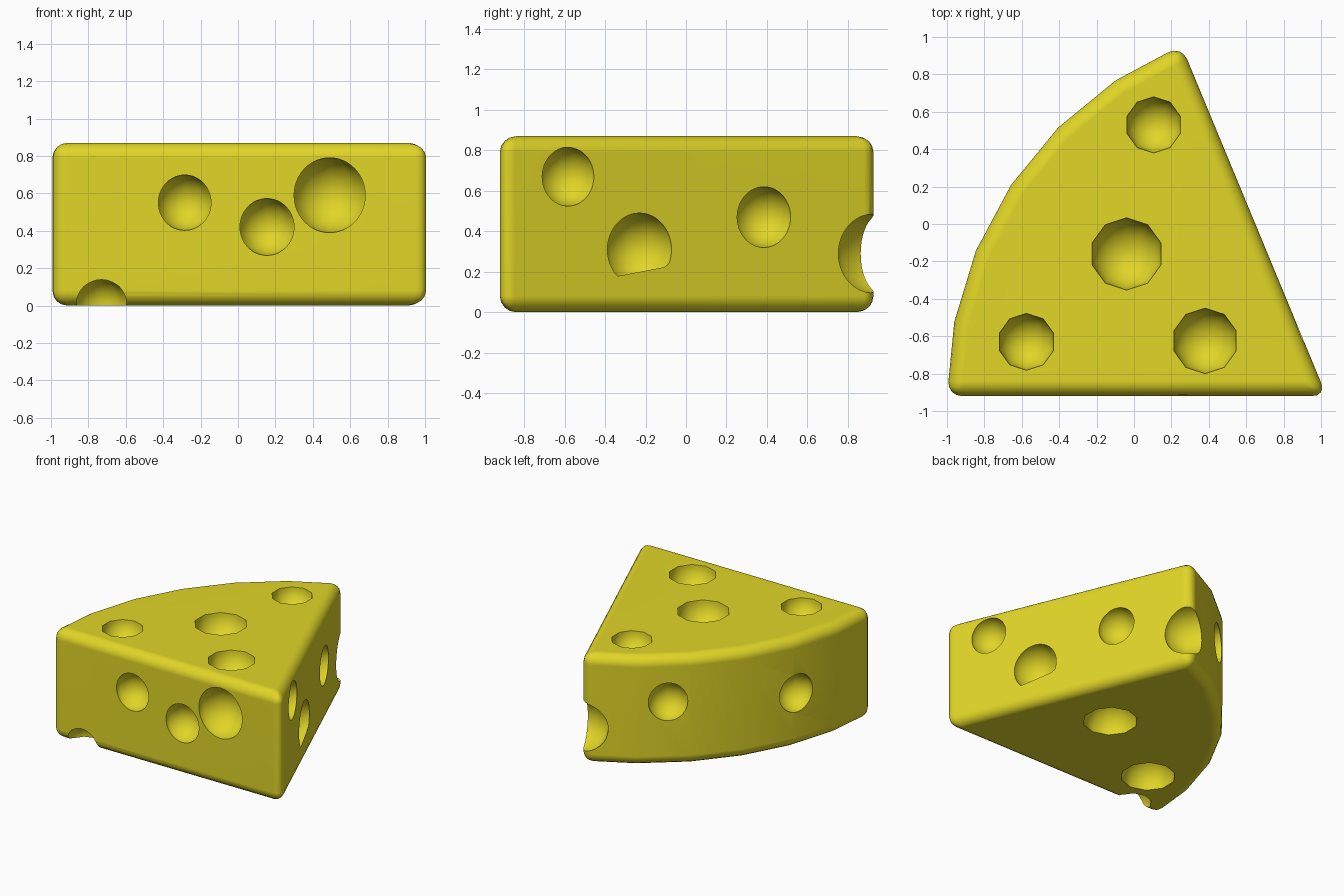
import bpy
import bmesh
from math import cos, sin, radians
from mathutils import Vector

cube = bpy.data.objects.get("Cube")
if cube:
    bpy.data.objects.remove(cube, do_unlink=True)

HEIGHT = 0.87
TIP = Vector((1.03, -0.92, 0))
RADIUS = 2.03
SWEEP = 67.5


def rim_point(angle, radius=RADIUS, z=0.0):
    """Point at an angle swept from the front face, measured about the tip."""
    a = radians(angle)
    return TIP + Vector((-radius * cos(a), radius * sin(a), z))


def side_point(y, z):
    """Point on the slanted flat face at a given y and height."""
    x = TIP.x - (y - TIP.y) * cos(radians(SWEEP)) / sin(radians(SWEEP))
    return Vector((x, y, z))


def make_object(name, bm):
    bmesh.ops.recalc_face_normals(bm, faces=bm.faces)
    mesh = bpy.data.meshes.new(name)
    bm.to_mesh(mesh)
    bm.free()
    obj = bpy.data.objects.new(name, mesh)
    bpy.context.collection.objects.link(obj)
    return obj


# Material
yellow = bpy.data.materials.new("cheese yellow")
yellow.use_nodes = True
color = (0.75, 0.67, 0.02, 1)
yellow.diffuse_color = color
bsdf = next(n for n in yellow.node_tree.nodes if n.type == "BSDF_PRINCIPLED")
bsdf.inputs["Base Color"].default_value = color

# Wedge: a slice of a faceted wheel, extruded upwards
bm = bmesh.new()
outline = [TIP] + [rim_point(SWEEP * i / 6) for i in range(7)]
base = bm.faces.new([bm.verts.new(p) for p in outline])
top = bmesh.ops.extrude_face_region(bm, geom=[base])["geom"]
bmesh.ops.translate(bm, vec=(0, 0, HEIGHT),
                    verts=[v for v in top if isinstance(v, bmesh.types.BMVert)])
wedge = make_object("cheese_wedge", bm)
wedge.data.materials.append(yellow)

bevel = wedge.modifiers.new("Rounded edges", "BEVEL")
bevel.width = 0.08
bevel.segments = 4
bevel.limit_method = "ANGLE"
bevel.angle_limit = radians(30)

# Holes: spheres centred on each face
front = TIP.y
holes = [
    # top
    ((0.105, 0.53, HEIGHT), 0.15),
    ((-0.04, -0.16, HEIGHT), 0.193),
    ((-0.575, -0.63, HEIGHT), 0.152),
    ((0.38, -0.625, HEIGHT), 0.175),
    # front
    ((-0.285, front, 0.55), 0.148),
    ((0.155, front, 0.42), 0.152),
    ((0.49, front, 0.59), 0.2),
    ((-0.73, front + 0.03, 0), 0.142),
    # slanted side and its back corner
    (side_point(-0.583, 0.67), 0.145),
    (side_point(-0.23, 0.31), 0.18),
    (side_point(0.385, 0.47), 0.15),
    (side_point(0.925, 0.29), 0.195),
    # curved rind
    (rim_point(49.7, 2.02, 0.51), 0.15),
    (rim_point(21.6, 2.02, 0.43), 0.15),
    # underside
    ((0.157, -0.08, 0), 0.2),
    ((-0.57, -0.52, 0), 0.2),
]
bm = bmesh.new()
for center, radius in holes:
    ball = bmesh.ops.create_uvsphere(bm, u_segments=10, v_segments=24, radius=radius)
    bmesh.ops.translate(bm, verts=ball["verts"], vec=center)
cutter = make_object("hole_cutter", bm)
cutter.data.materials.append(yellow)
cutter.hide_render = True

cut = wedge.modifiers.new("Holes", "BOOLEAN")
cut.operation = "DIFFERENCE"
cut.solver = "EXACT"
cut.object = cutter

# Apply the cuts, then smooth everything except the hole rims
bpy.ops.object.select_all(action="DESELECT")
bpy.context.view_layer.objects.active = wedge
wedge.select_set(True)
for name in ("Rounded edges", "Holes"):
    bpy.ops.object.modifier_apply(modifier=name)
bpy.data.objects.remove(cutter, do_unlink=True)
bpy.ops.object.shade_smooth_by_angle(angle=radians(40))
weighted = wedge.modifiers.new("Flat face normals", "WEIGHTED_NORMAL")
weighted.keep_sharp = True
